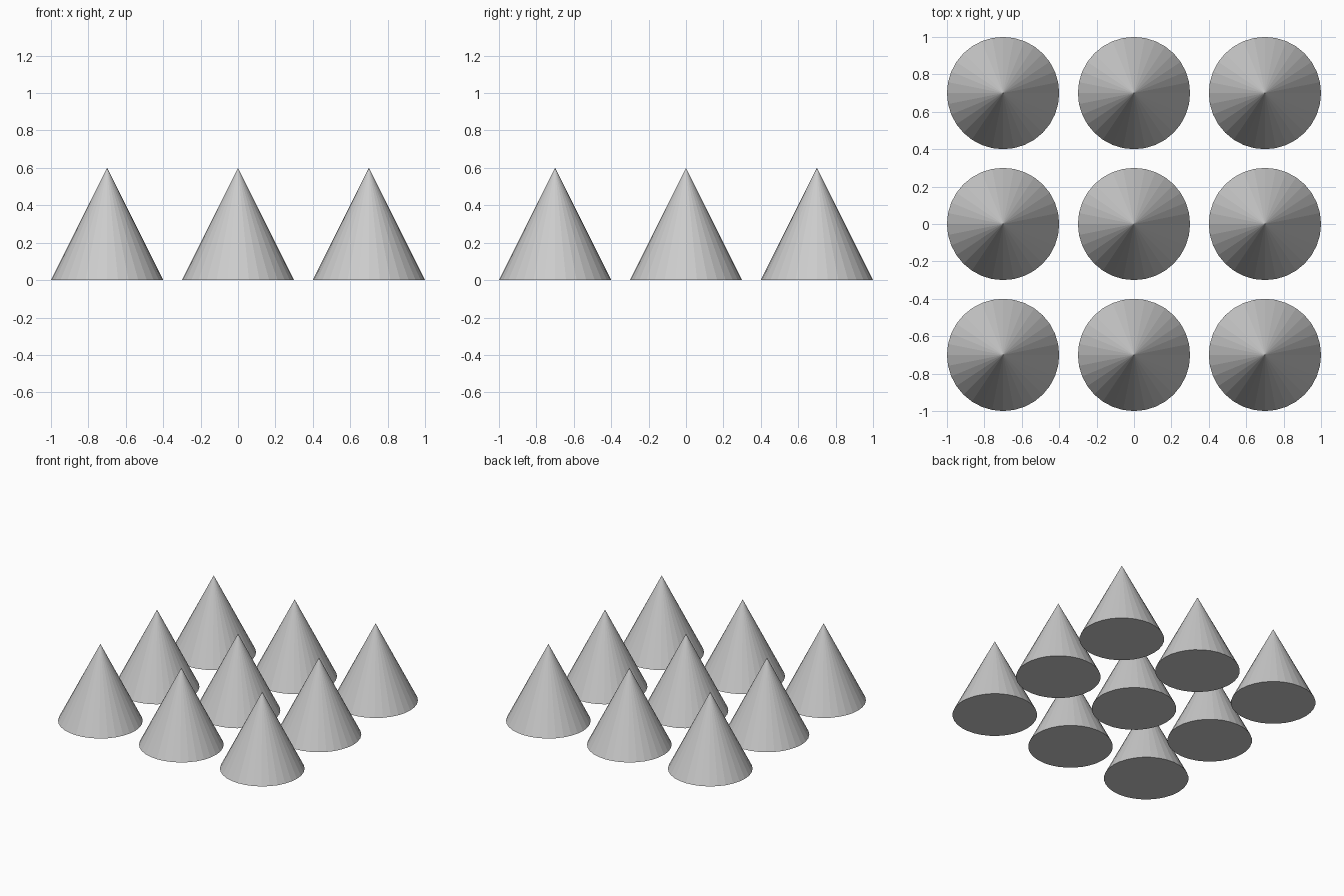
import bpy

if "Cube" in bpy.data.objects:
    bpy.data.objects.remove(bpy.data.objects["Cube"])

RADIUS, HEIGHT, SPACING, SIDES = 0.3, 0.6, 0.7, 32

# One flat-faced cone mesh, standing on z = 0
bpy.ops.mesh.primitive_cone_add(vertices=SIDES, radius1=RADIUS, radius2=0,
                                depth=HEIGHT, location=(0, 0, 0))
first = bpy.context.object
for v in first.data.vertices:
    v.co.z += HEIGHT / 2
first.data.name = "cone"

# Three by three grid of cones sharing that mesh
for row, row_name in enumerate(("front", "middle", "back")):
    for col, col_name in enumerate(("left", "centre", "right")):
        if (row, col) == (1, 1):
            cone = first
        else:
            cone = first.copy()
            bpy.context.collection.objects.link(cone)
        cone.name = f"cone_{row_name}_{col_name}"
        cone.location = ((col - 1) * SPACING, (row - 1) * SPACING, 0)
